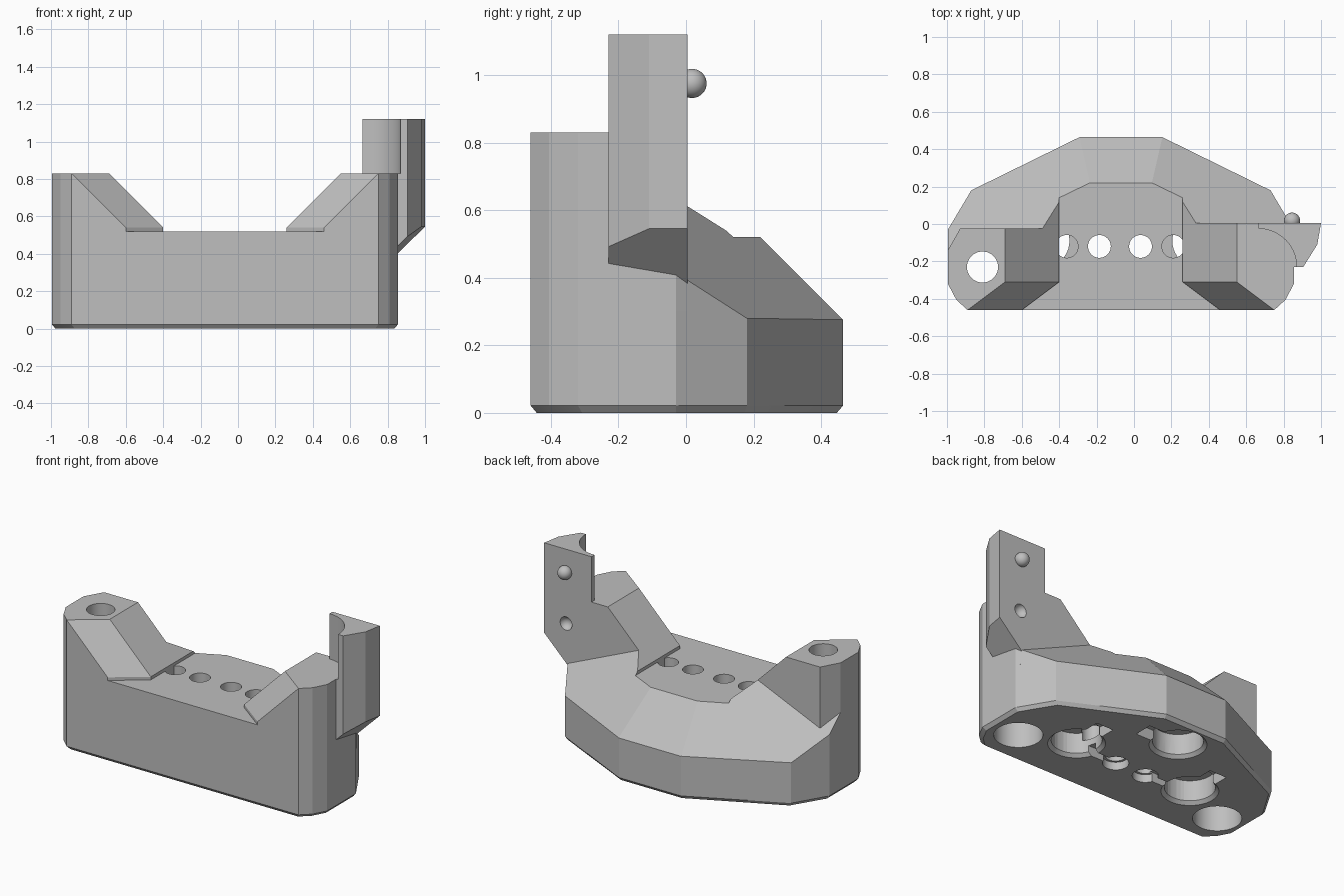
import bpy, bmesh
from mathutils import Vector

old = bpy.data.objects.get("Cube")
if old:
    bpy.data.objects.remove(old, do_unlink=True)

grey = bpy.data.materials.new("light_grey")
grey.use_nodes = True
colour = (0.52, 0.52, 0.52, 1)
grey.diffuse_color = colour
grey.node_tree.nodes["Principled BSDF"].inputs["Base Color"].default_value = colour


def finish(bm, name):
    bmesh.ops.recalc_face_normals(bm, faces=bm.faces)
    mesh = bpy.data.meshes.new(name)
    bm.to_mesh(mesh)
    bm.free()
    mesh.materials.append(grey)
    obj = bpy.data.objects.new(name, mesh)
    bpy.context.collection.objects.link(obj)
    return obj


def loft(name, rings, planes=()):
    """Convex solid through rings of points, trimmed by (point, normal) planes."""
    bm = bmesh.new()
    for ring in rings:
        for p in ring:
            bm.verts.new(p)
    bmesh.ops.remove_doubles(bm, verts=bm.verts, dist=0.0001)
    hull = bmesh.ops.convex_hull(bm, input=bm.verts)
    loose = [v for v in bm.verts if not v.link_faces]
    bmesh.ops.delete(bm, geom=loose, context='VERTS')
    for point, normal in planes:
        geom = bm.verts[:] + bm.edges[:] + bm.faces[:]
        bmesh.ops.bisect_plane(bm, geom=geom, plane_co=point, plane_no=normal,
                               clear_outer=True)
        rim = [e for e in bm.edges if e.is_boundary]
        if rim:
            bmesh.ops.holes_fill(bm, edges=rim, sides=0)
    bmesh.ops.dissolve_limit(bm, angle_limit=0.002, verts=bm.verts, edges=bm.edges)
    return finish(bm, name)


def at(points, z):
    return [(x, y, z) for x, y in points]


def cylinder(x, y, z0, z1, r, r_top=None):
    bm = bmesh.new()
    bmesh.ops.create_cone(bm, cap_ends=True, segments=40, radius1=r,
                          radius2=r if r_top is None else r_top, depth=z1 - z0)
    bmesh.ops.translate(bm, verts=bm.verts, vec=(x, y, (z0 + z1) / 2))
    return finish(bm, "cutter")


def box(x0, x1, y0, y1, z0, z1):
    c = [(x0, y0), (x1, y0), (x1, y1), (x0, y1)]
    return loft("cutter", [at(c, z0), at(c, z1)])


def combine(target, tool, operation):
    mod = target.modifiers.new("combine", 'BOOLEAN')
    mod.operation, mod.object, mod.solver = operation, tool, 'EXACT'
    bpy.context.view_layer.objects.active = target
    bpy.ops.object.modifier_apply(modifier=mod.name)
    bpy.data.objects.remove(tool, do_unlink=True)


MID = -0.07


def flip(points):
    return [(2 * MID - x, y) for x, y in points]


# Base: symmetric outline with a chamfered foot and 45 degree rear slopes
half = [(0.75, -0.46), (0.81, -0.405), (0.855, -0.32), (0.855, -0.03),
        (0.73, 0.18), (0.15, 0.465)]
outline = half + flip(half)
foot = [(MID + (x - MID) * 0.98, y * 0.96) for x, y in outline]
slopes = [(Vector((MID, 0.46, 0.28)), Vector((0, 1, 1)))]
for s in (1, -1):
    slopes.append((Vector((MID + s * 0.8, 0.18, 0.28)), Vector((s * 0.435, 0.9, 1))))
body = loft("clamp_body", [at(foot, 0), at(outline, 0.022), at(outline, 0.52)], slopes)

# Row of floor holes
for x, start in ((-0.36, 0.1), (-0.185, -0.1), (0.035, -0.1), (0.21, 0.1)):
    combine(body, cylinder(x, -0.12, start, 0.7, 0.061), 'DIFFERENCE')


def hump(name, side, back, outer, planes=()):
    """Shoulder whose inner edge slides outward at 45 degrees with height."""
    inner_x = 0.55 if side > 0 else -0.69
    front_x = 0.75 if side > 0 else -0.89
    inner = [(inner_x, back), (inner_x, -0.31), (front_x, -0.46)]
    low = [(x - side * 0.29, y) for x, y in inner]
    return loft(name, [at(outer + low, 0.3), at(outer + low, 0.54),
                       at(outer + inner, 0.83)], planes)


# Shoulders: a tall part in front, and a part behind trimmed by the rear slopes
front_corner = half[:3]
right_outer = front_corner + [(0.855, -0.03), (0.835, 0.005)]
left_outer = flip(front_corner) + [(-0.995, -0.14), (-0.93, -0.025)]
for side, back, outer in ((1, 0.005, right_outer), (-1, -0.025, left_outer)):
    combine(body, hump("shoulder", side, back, outer), 'UNION')
    full = half[:5] if side > 0 else flip(half[:5])
    combine(body, hump("shoulder_rear", side, 0.267, full, slopes), 'UNION')

# Upright tab with a tapered underside
tab = [(0.665, 0.005), (1.0, 0.005), (0.98, -0.11), (0.905, -0.23), (0.665, -0.23)]
under = (Vector((0.98, -0.11, 0.545)), Vector((0.985, -0.171, -1)))
combine(body, loft("tab", [at(tab, 0.36), at(tab, 1.12)], [under]), 'UNION')
combine(body, cylinder(0.665, -0.23, 0.83, 1.3, 0.205), 'DIFFERENCE')

# Screw holes through the shoulders, wider at the bottom
for x in (-0.81, 0.665):
    combine(body, cylinder(x, -0.23, -0.1, 1.0, 0.083), 'DIFFERENCE')
    combine(body, cylinder(x, -0.23, -0.1, 0.2, 0.14), 'DIFFERENCE')

# Round pockets in the underside with slots and a chamfered rim
for x, y in ((0.35, -0.09), (-0.49, -0.09), (-0.10, 0.27)):
    if y < 0:
        combine(body, box(x - 0.06, x + 0.06, y, y + 0.25, -0.1, 0.07), 'DIFFERENCE')
    else:
        combine(body, box(x, x + 0.26, y - 0.06, y + 0.06, -0.1, 0.07), 'DIFFERENCE')
    combine(body, cylinder(x, y, -0.1, 0.15, 0.145), 'DIFFERENCE')
    combine(body, cylinder(x, y, -0.01, 0.025, 0.175, 0.14), 'DIFFERENCE')

# Wire channels and wider mouths under the middle floor holes
for x0, x1, mouth in ((-0.40, -0.185, -0.185), (0.035, 0.26, 0.035)):
    combine(body, box(x0, x1, -0.145, -0.095, -0.1, 0.06), 'DIFFERENCE')
    combine(body, cylinder(mouth, -0.12, -0.1, 0.05, 0.075), 'DIFFERENCE')

# Dimple in the back of the tab
bm = bmesh.new()
bmesh.ops.create_uvsphere(bm, u_segments=24, v_segments=16, radius=0.043)
bmesh.ops.translate(bm, verts=bm.verts, vec=(0.845, 0.012, 0.645))
combine(body, finish(bm, "cutter"), 'DIFFERENCE')

# Locating ball on the back of the tab
bm = bmesh.new()
bmesh.ops.create_uvsphere(bm, u_segments=28, v_segments=18, radius=0.043)
bmesh.ops.translate(bm, verts=bm.verts, vec=(0.845, 0.018, 0.975))
ball = finish(bm, "locating_ball")

# Smooth the round surfaces and keep the edges sharp
for obj in (body, ball):
    bpy.ops.object.select_all(action='DESELECT')
    obj.select_set(True)
    bpy.context.view_layer.objects.active = obj
    bpy.ops.object.shade_smooth_by_angle(angle=0.3)
